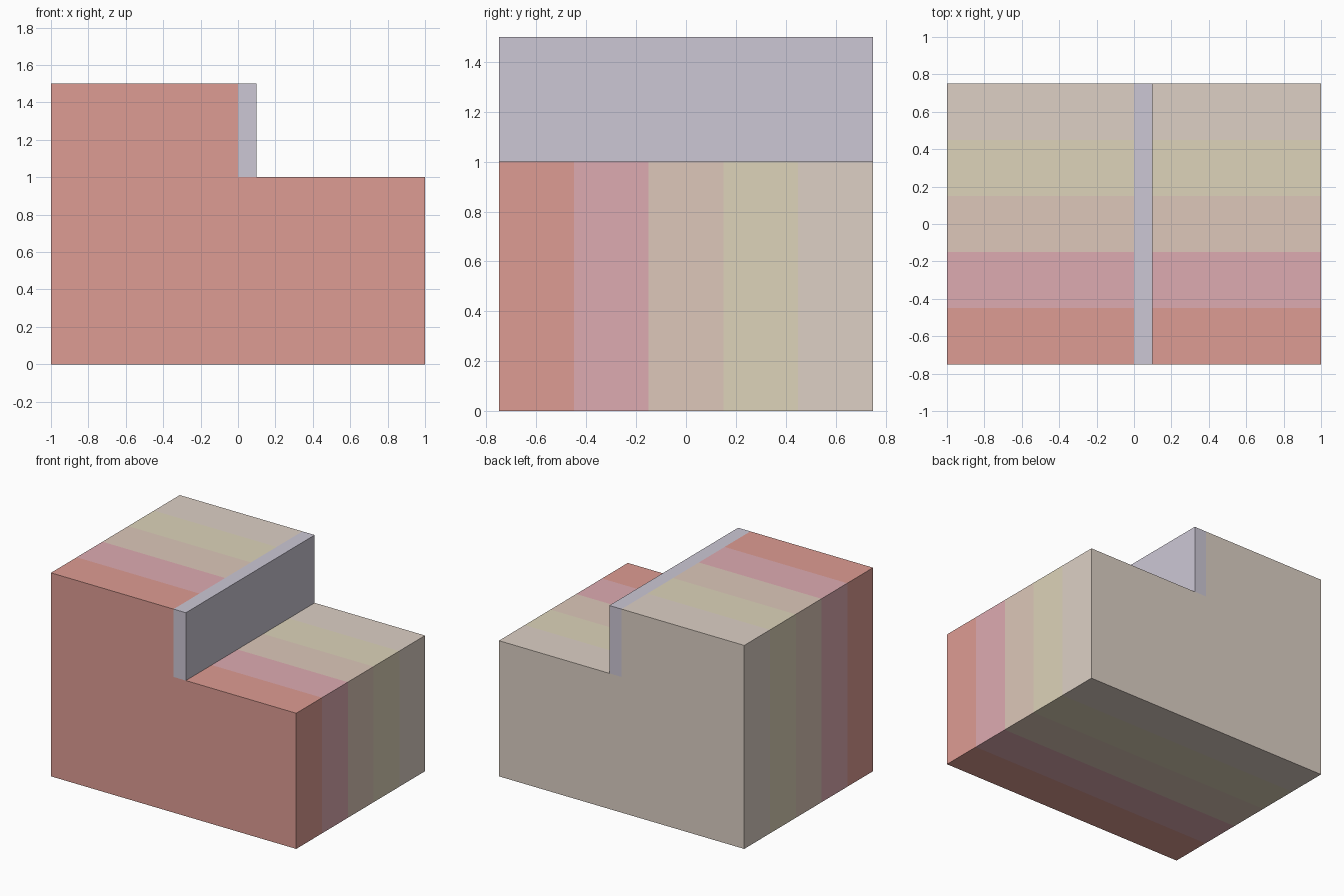
import bpy, bmesh

if "Cube" in bpy.data.objects:
    bpy.data.objects.remove(bpy.data.objects["Cube"])


def material(name, rgb):
    mat = bpy.data.materials.new(name)
    mat.diffuse_color = [(c / 255) ** 2.2 for c in rgb] + [1]
    mat.use_nodes = True
    mat.node_tree.nodes["Principled BSDF"].inputs["Base Color"].default_value = mat.diffuse_color
    return mat


def prism(name, profile, y0, y1, mat):
    """Extrude an x-z outline from y0 to y1."""
    bm = bmesh.new()
    face = bm.faces.new([bm.verts.new((x, y0, z)) for x, z in profile])
    new = bmesh.ops.extrude_face_region(bm, geom=[face])["geom"]
    verts = [v for v in new if isinstance(v, bmesh.types.BMVert)]
    bmesh.ops.translate(bm, verts=verts, vec=(0, y1 - y0, 0))
    bmesh.ops.recalc_face_normals(bm, faces=bm.faces)
    mesh = bpy.data.meshes.new(name)
    bm.to_mesh(mesh)
    bm.free()
    mesh.materials.append(mat)
    obj = bpy.data.objects.new(name, mesh)
    bpy.context.collection.objects.link(obj)
    return obj


# Five L-shaped step slices, front to back
step = [(-1, 0), (1, 0), (1, 1), (0, 1), (0, 1.5), (-1, 1.5)]
colours = [("salmon", (221, 155, 146)), ("pink", (221, 170, 176)),
           ("tan", (220, 198, 184)), ("straw", (220, 210, 184)),
           ("beige", (220, 207, 196))]
for i, (name, rgb) in enumerate(colours):
    y = -0.75 + 0.3 * i
    prism("step_slice_" + name, step, y, y + 0.3, material(name, rgb))

# Riser panel flush against the upper step, across the full depth
riser = [(0, 1), (0.1, 1), (0.1, 1.5), (0, 1.5)]
prism("riser_panel", riser, -0.75, 0.75, material("lilac", (203, 198, 212)))
